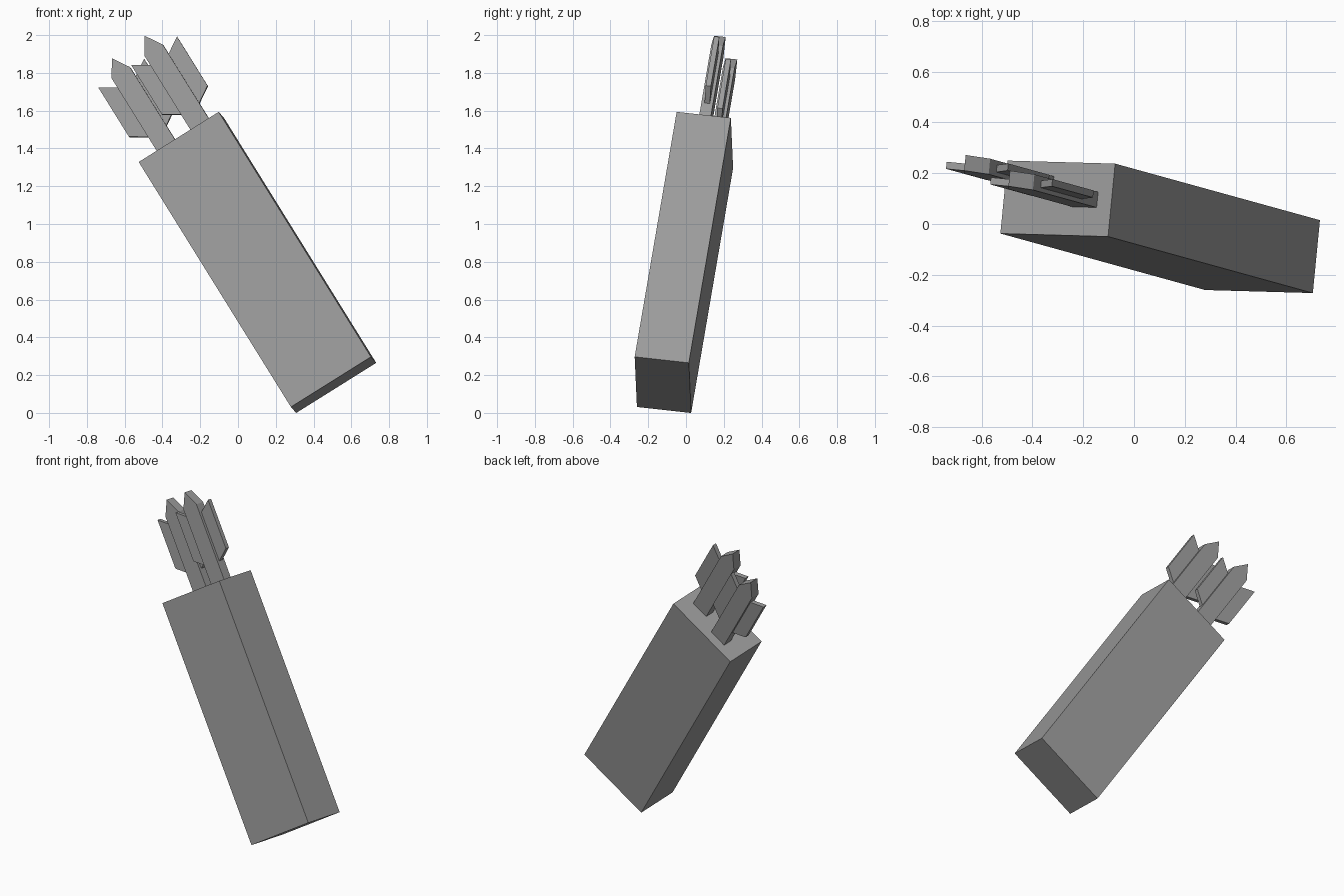
import bpy
from mathutils import Matrix, Vector

cube = bpy.data.objects.get("Cube")
if cube:
    bpy.data.objects.remove(cube, do_unlink=True)

grey = bpy.data.materials.new("plain_grey")
grey.use_nodes = True
GREY = (0.33, 0.33, 0.33, 1)
grey.diffuse_color = GREY
grey.node_tree.nodes["Principled BSDF"].inputs["Base Color"].default_value = GREY

# Tilted frame: origin at the centre of the quiver's mouth, z along the quiver
up = Vector((-0.522, 0.144, 0.84)).normalized()
back = up.cross(Vector((0.852, -0.025, 0.525))).normalized()
side = back.cross(up)
tilt = Matrix((side, back, up)).transposed().to_4x4()
frame = Matrix.Translation((-0.30, 0.10, 1.445)) @ tilt


def slab(name, outline, depth, y=0):
    """Extrude a side/up outline evenly about y."""
    n = len(outline)
    verts = [(u, y + s * depth / 2, w) for s in (-1, 1) for u, w in outline]
    faces = [tuple(range(n)), tuple(reversed(range(n, 2 * n)))]
    faces += [(i, i + n, (i + 1) % n + n, (i + 1) % n) for i in range(n)]
    mesh = bpy.data.meshes.new(name)
    mesh.from_pydata(verts, [], faces)
    mesh.materials.append(grey)
    obj = bpy.data.objects.new(name, mesh)
    bpy.context.collection.objects.link(obj)
    obj.matrix_world = frame
    return obj


# Quiver body
slab("quiver", [(-0.25, -1.543), (0.25, -1.543), (0.25, 0), (-0.25, 0)], 0.29)


def arrow(label, x, y):
    # Shaft with a pointed end
    h = 0.057
    slab(label + "_shaft", [(x - h, -0.05), (x + h, -0.05), (x + h, 0.48),
                            (x, 0.572), (x - h, 0.48)], 0.062, y)
    # Swept fletching, mirrored on both sides
    for word, s in (("left", 1), ("right", -1)):
        fin = [(h, 0.115), (0.143, 0.17), (0.143, 0.48), (h, 0.425)]
        outline = [(x + s * u, w) for u, w in fin][::s]
        slab(f"{label}_{word}_fletching", outline, 0.028, y)


arrow("front_arrow", 0.127, 0.0)
arrow("back_arrow", -0.085, 0.057)
